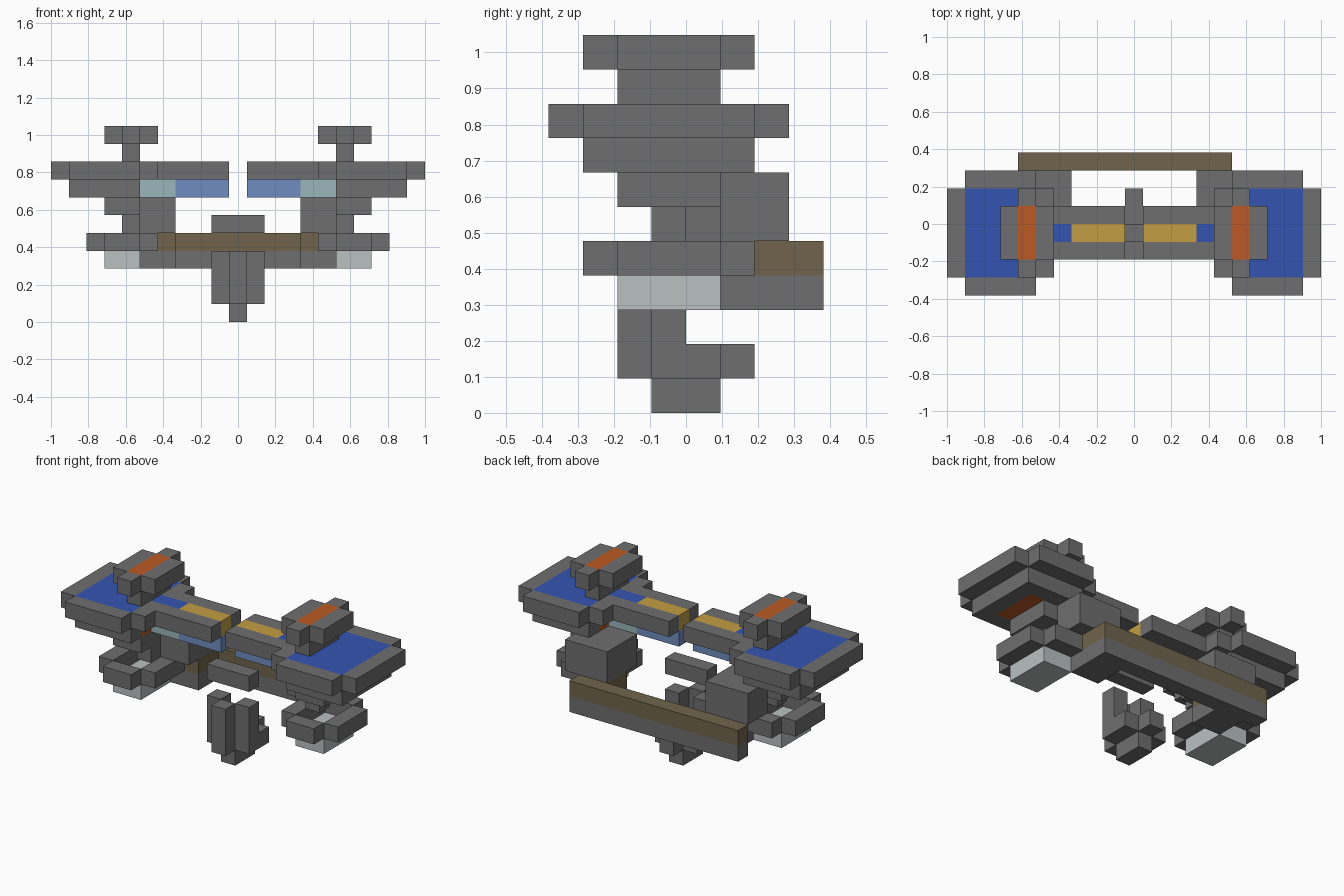
import bpy, bmesh
from mathutils import Vector

old = bpy.data.objects.get("Cube")
if old:
    bpy.data.objects.remove(old, do_unlink=True)

U = 2 / 21  # size of one building block


def make_material(name, rgb):
    linear = [(c / 255 / 12.92) if c < 11 else ((c / 255 + 0.055) / 1.055) ** 2.4 for c in rgb]
    mat = bpy.data.materials.new(name)
    mat.use_nodes = True
    mat.diffuse_color = (*linear, 1)
    mat.node_tree.nodes["Principled BSDF"].inputs["Base Color"].default_value = (*linear, 1)
    return mat


MATS = {
    "grey": make_material("hull grey", (112, 110, 112)),
    "blue": make_material("panel blue", (52, 84, 176)),
    "yellow": make_material("stripe yellow", (194, 158, 68)),
    "orange": make_material("vent orange", (188, 90, 36)),
    "steel": make_material("steel blue", (112, 141, 192)),
    "teal": make_material("pale teal", (155, 182, 187)),
    "light": make_material("light grey", (186, 192, 192)),
    "brown": make_material("bar brown", (112, 100, 76)),
}
NAMES = list(MATS)
parts = {}


def box(part, colour, xs, ys, zs):
    """Fill an inclusive range of blocks; later boxes repaint earlier ones."""
    cells = parts.setdefault(part, {})
    for x in range(xs[0], xs[1] + 1):
        for y in range(ys[0], ys[1] + 1):
            for z in range(zs[0], zs[1] + 1):
                cells[x, y, z] = colour


def pair(part, colour, xs, ys, zs):
    """The same box on the left and mirrored on the right."""
    box("left_" + part, colour, xs, ys, zs)
    box("right_" + part, colour, (-xs[1], -xs[0]), ys, zs)


# Top fins
pair("fin", "grey", (5, 7), (-2, 0), (10, 10))
pair("fin", "grey", (6, 6), (-3, 1), (10, 10))
pair("fin", "orange", (6, 6), (-2, 0), (10, 10))
pair("fin_post", "grey", (6, 6), (-2, 0), (9, 9))

# Wing plates with blue inlay
pair("wing", "grey", (6, 9), (-4, 2), (8, 8))
pair("wing", "grey", (5, 10), (-3, 1), (8, 8))
pair("wing", "blue", (6, 9), (-3, 1), (8, 8))
pair("wing", "blue", (5, 5), (-1, -1), (8, 8))
pair("wing_underside", "grey", (6, 9), (-3, 1), (7, 7))
pair("wing_underside", "orange", (6, 8), (-2, 0), (7, 7))

# Inner arms and the coloured strips beneath
pair("arm", "grey", (1, 4), (-2, 0), (8, 8))
pair("arm", "yellow", (1, 3), (-1, -1), (8, 8))
pair("arm", "blue", (4, 4), (-1, -1), (8, 8))
pair("arm_strip", "steel", (1, 3), (-1, -1), (7, 7))
pair("arm_strip", "teal", (4, 5), (-1, -1), (7, 7))

# Pods under the wings: mount, strut, ring and pale base
pair("pod_mount", "grey", (6, 7), (-2, 0), (6, 6))
pair("pod_strut", "grey", (6, 6), (-1, -1), (5, 5))
for y in (-3, 1):
    pair("pod_ring", "grey", (6, 7), (y, y), (4, 4))
for x in (5, 8):
    pair("pod_ring", "grey", (x, x), (-2, 0), (4, 4))
pair("pod_base", "light", (6, 7), (-2, 0), (3, 3))

# Rear blocks and their brackets to the rear bar
pair("rear_block", "grey", (4, 5), (0, 2), (5, 6))
pair("rear_block", "grey", (6, 6), (1, 2), (5, 6))
pair("bracket", "grey", (4, 5), (1, 2), (3, 3))
pair("bracket", "brown", (4, 5), (1, 2), (4, 4))
box("rear_bar", "grey", (-6, 5), (3, 3), (3, 3))
box("rear_bar", "brown", (-6, 5), (3, 3), (4, 4))

# Centre crossbar and hanging seat
box("crossbar", "grey", (-1, 1), (-1, -1), (5, 5))
box("seat_foot", "grey", (0, 0), (-1, 0), (0, 0))
box("seat", "grey", (-1, 1), (-1, 0), (1, 1))
box("seat", "grey", (0, 0), (-2, 1), (1, 1))
box("seat", "grey", (0, 0), (-2, -2), (2, 3))
for x in (-1, 1):
    box("seat", "grey", (x, x), (-1, -1), (2, 3))

# Build each part from its outward block faces only
occupied = {cell for cells in parts.values() for cell in cells}
for part, cells in parts.items():
    bm = bmesh.new()
    verts = {}
    for cell, colour in cells.items():
        for axis in range(3):
            for sign in (-1, 1):
                step = [0, 0, 0]
                step[axis] = sign
                if tuple(c + s for c, s in zip(cell, step)) in occupied:
                    continue
                n = Vector(step)
                u = Vector([float(i == (axis + 1) % 3) for i in range(3)])
                v = n.cross(u)
                centre = Vector(cell) + Vector((0, 0.5, 0.5)) + n / 2
                corners = []
                for a, b in ((-1, -1), (1, -1), (1, 1), (-1, 1)):
                    p = centre + u * a / 2 + v * b / 2
                    key = tuple(round(c * 2) for c in p)
                    if key not in verts:
                        verts[key] = bm.verts.new(p * U)
                    corners.append(verts[key])
                face = bm.faces.new(corners)
                face.material_index = NAMES.index(colour)
    # Merge flat areas of one colour
    bmesh.ops.dissolve_limit(bm, angle_limit=0.01, verts=bm.verts[:], edges=bm.edges[:],
                             delimit={"MATERIAL"})
    mesh = bpy.data.meshes.new(part)
    for mat in MATS.values():
        mesh.materials.append(mat)
    bm.to_mesh(mesh)
    bm.free()
    bpy.context.collection.objects.link(bpy.data.objects.new(part, mesh))
